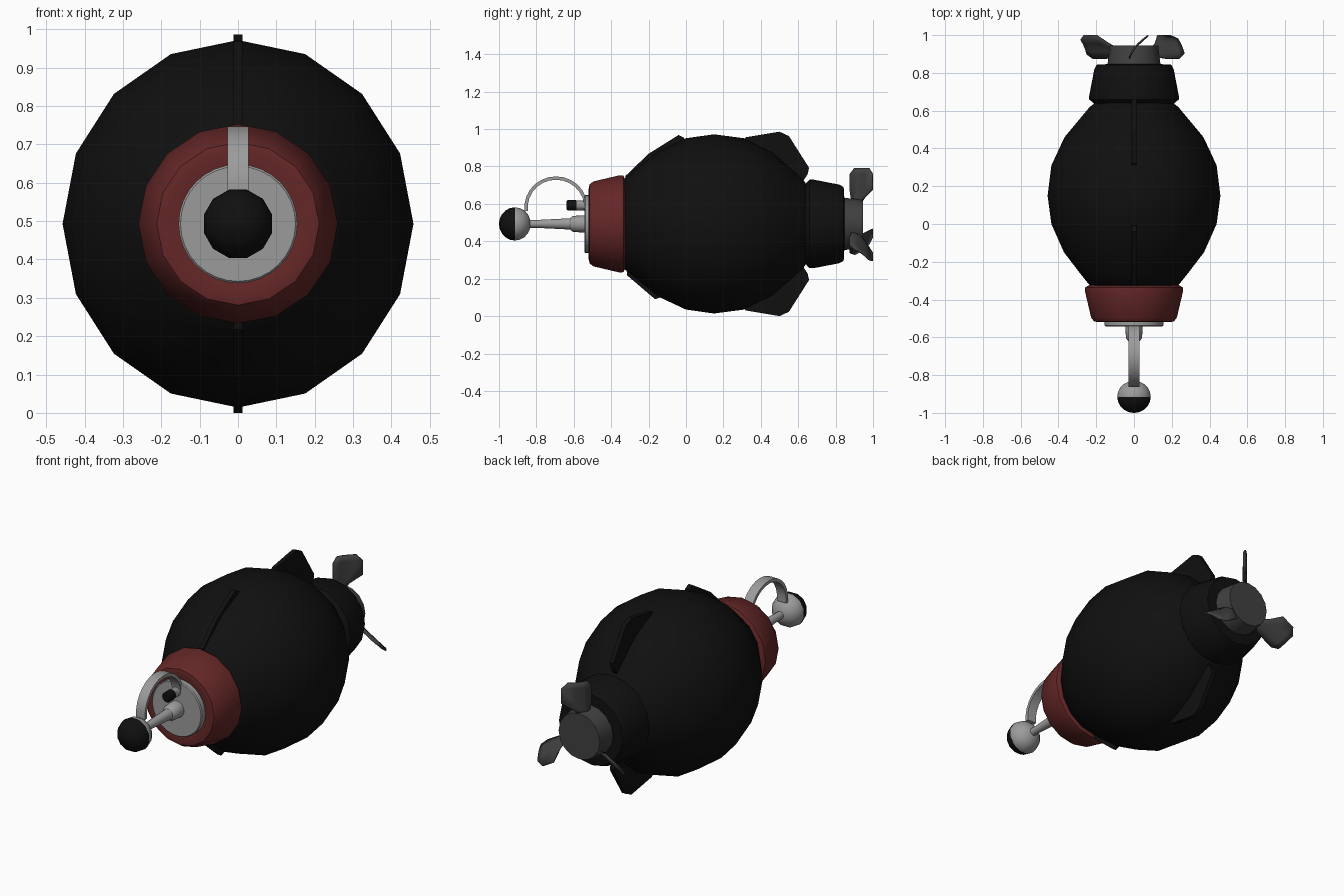
import bpy, bmesh, math
from mathutils import Matrix, Vector

if "Cube" in bpy.data.objects:
    bpy.data.objects.remove(bpy.data.objects["Cube"])

AXIS = 0.493  # height of the long axis


def material(name, rgb):
    m = bpy.data.materials.new(name)
    m.diffuse_color = (*rgb, 1)
    m.use_nodes = True
    m.node_tree.nodes["Principled BSDF"].inputs["Base Color"].default_value = m.diffuse_color
    return m


BLACK = material("black", (0.005, 0.005, 0.005))
RED = material("dark red", (0.13, 0.02, 0.02))
GREY = material("light grey", (0.33, 0.33, 0.33))
STEEL = material("dark grey", (0.052, 0.052, 0.052))


def finish(name, bm, mats, smooth=35):
    bmesh.ops.recalc_face_normals(bm, faces=bm.faces)
    mesh = bpy.data.meshes.new(name)
    bm.to_mesh(mesh)
    bm.free()
    for m in mats:
        mesh.materials.append(m)
    ob = bpy.data.objects.new(name, mesh)
    bpy.context.collection.objects.link(ob)
    if smooth:
        bpy.ops.object.select_all(action='DESELECT')
        ob.select_set(True)
        bpy.context.view_layer.objects.active = ob
        bpy.ops.object.shade_smooth_by_angle(angle=math.radians(smooth))
    return ob


def turned(name, profile, mats, sides=16, z=AXIS, xs=1.0, phase=0.0, split=None, smooth=35):
    """Revolve (y, radius) points around a line parallel to y; cap both ends."""
    bm = bmesh.new()
    rings = []
    for y, r in profile:
        angles = [2 * math.pi * (i + phase) / sides for i in range(sides)]
        rings.append([bm.verts.new((r * xs * math.cos(a), y, z + r * math.sin(a))) for a in angles])
    for a, b in zip(rings, rings[1:]):
        for i in range(sides):
            j = (i + 1) % sides
            bm.faces.new((a[i], a[j], b[j], b[i]))
    bm.faces.new(rings[0])
    bm.faces.new(rings[-1])
    if split is not None:  # second colour in front of the split
        for f in bm.faces:
            f.material_index = int(f.calc_center_median().y < split)
    return finish(name, bm, mats, smooth)


def plate(name, outline, width, mat):
    """Extrude a (y, z offset from axis) outline evenly across x = 0."""
    bm = bmesh.new()
    face = bm.faces.new([bm.verts.new((-width / 2, y, AXIS + h)) for y, h in outline])
    new = bmesh.ops.extrude_face_region(bm, geom=[face])["geom"]
    bmesh.ops.translate(bm, vec=(width, 0, 0), verts=[v for v in new if isinstance(v, bmesh.types.BMVert)])
    return finish(name, bm, [mat], 0)


# Hull, collars and propeller hub
turned("hull", [(-0.34, 0.2), (-0.325, 0.245), (-0.27, 0.292), (-0.15, 0.388), (0.0, 0.458), (0.15, 0.479),
                (0.31, 0.458), (0.46, 0.385), (0.62, 0.245), (0.66, 0.19)], [BLACK], xs=0.955)
turned("front_collar", [(-0.51, 0.155), (-0.52, 0.19), (-0.515, 0.212), (-0.495, 0.227), (-0.355, 0.26),
                        (-0.335, 0.258), (-0.323, 0.235), (-0.323, 0.1)], [RED])
turned("rear_collar", [(0.62, 0.19), (0.64, 0.215), (0.66, 0.237), (0.68, 0.237), (0.82, 0.21),
                       (0.843, 0.197), (0.847, 0.13)], [BLACK])
turned("propeller_hub", [(0.83, 0.142), (0.945, 0.128)], [STEEL])

# Front plate, probe rod and two-tone ball
turned("front_plate", [(-0.543, 0.15), (-0.538, 0.155), (-0.5, 0.155)], [GREY], 32)
turned("probe_rod", [(-0.85, 0.021), (-0.8, 0.021), (-0.62, 0.03), (-0.605, 0.042), (-0.56, 0.046), (-0.53, 0.046)],
       [GREY])
ball = [(-0.915 - 0.085 * math.cos(math.pi * k / 10), max(0.092 * math.sin(math.pi * k / 10), 0.003))
        for k in range(11)]
turned("probe_ball", ball, [GREY, BLACK], 12, phase=0.5, split=-0.915)

# Short nozzle above the rod
turned("nozzle", [(-0.64, 0.02), (-0.632, 0.028), (-0.59, 0.028), (-0.585, 0.026), (-0.53, 0.026)],
       [GREY, BLACK], 12, z=0.592, split=-0.587)

# Arched strap from the plate to the ball
bm = bmesh.new()
arc = [(-0.695 + 0.16 * math.cos(math.radians(a)), 0.583 + 0.155 * math.sin(math.radians(a)))
       for a in range(-8, 189, 14)]
sections = []
for y, z in arc:
    d = Vector((0, y + 0.695, z - 0.583)).normalized() * 0.009
    p = Vector((0, y, z))
    sections.append([bm.verts.new(p + d * s + Vector((x, 0, 0)))
                     for x, s in ((-0.028, -1), (0.028, -1), (0.028, 1), (-0.028, 1))])
for a, b in zip(sections, sections[1:]):
    for i in range(4):
        bm.faces.new((a[i], a[(i + 1) % 4], b[(i + 1) % 4], b[i]))
bm.faces.new(sections[0])
bm.faces.new(sections[-1])
finish("strap", bm, [GREY])

# Keel fins, upper and lower
rear_fin = [(0.3, 0.44), (0.32, 0.463), (0.5, 0.493), (0.55, 0.47), (0.658, 0.3), (0.65, 0.265), (0.62, 0.22)]
plate("upper_rear_fin", rear_fin, 0.024, BLACK)
plate("lower_rear_fin", [(y, -h) for y, h in rear_fin], 0.024, BLACK)
plate("upper_front_fin", [(-0.32, 0.22), (-0.325, 0.255), (-0.2, 0.375), (-0.04, 0.475), (-0.01, 0.46), (0, 0.42)],
      0.024, BLACK)
plate("lower_front_fin", [(-0.32, -0.22), (-0.315, -0.275), (-0.165, -0.403), (-0.13, -0.39), (-0.12, -0.36)],
      0.024, BLACK)

# Three pitched, slightly cupped propeller blades
blade_rows = [(0.11, 0.905, 0.935), (0.14, 0.882, 0.955), (0.185, 0.875, 0.998),
              (0.265, 0.875, 0.998), (0.298, 0.9, 0.978)]
for n in range(3):
    turn = Matrix.Translation((0, 0, AXIS)) @ Matrix.Rotation(math.radians(120 * n), 4, 'Y')
    bm = bmesh.new()
    grid = []
    for r, y0, y1 in blade_rows:
        row = []
        for k in range(4):
            y = y0 + (y1 - y0) * k / 3
            x = 0.015 + (y - 0.935) * 0.8 + 5 * (y - 0.935) ** 2 - 0.01
            row.append(bm.verts.new(turn @ Vector((x, y, r))))
        grid.append(row)
    for a, b in zip(grid, grid[1:]):
        for k in range(3):
            bm.faces.new((a[k], a[k + 1], b[k + 1], b[k]))
    blade = finish("propeller_blade_%d" % (n + 1), bm, [STEEL])
    mod = blade.modifiers.new("thickness", 'SOLIDIFY')
    mod.thickness = 0.008
    mod.offset = 0
